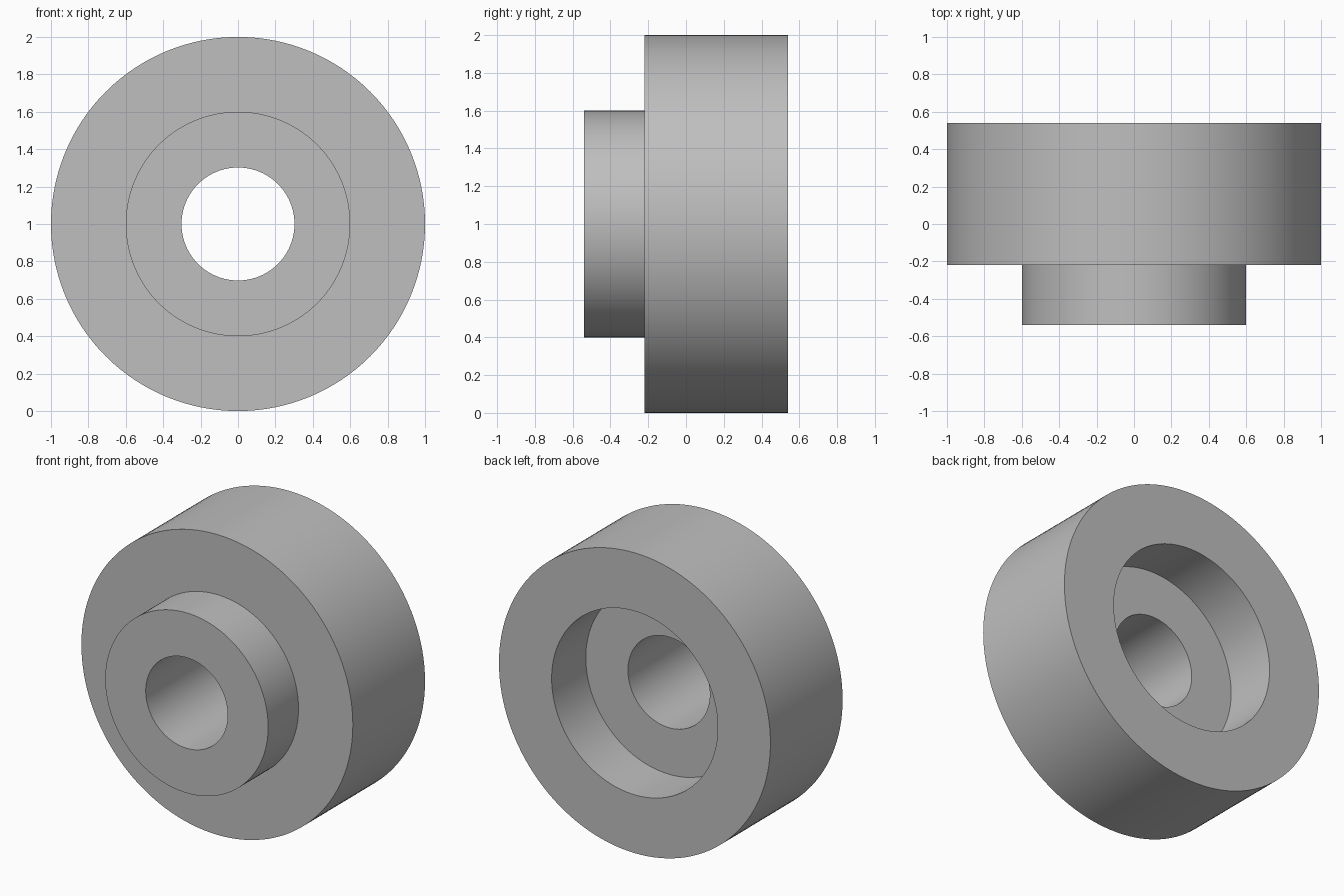
import bpy
import math
from mathutils import Matrix

cube = bpy.data.objects.get("Cube")
if cube:
    bpy.data.objects.remove(cube, do_unlink=True)

# Plain grey metal
GREY = (0.52, 0.52, 0.52, 1.0)
metal = bpy.data.materials.new("grey_metal")
metal.use_nodes = True
metal.diffuse_color = GREY
metal.node_tree.nodes["Principled BSDF"].inputs["Base Color"].default_value = GREY

# Closed half-section as (radius, y), turned around the y axis
SEGMENTS = 128
BORE, BOSS, RECESS, RIM = 0.302, 0.6, 0.612, 1.0
FRONT, STEP, FLOOR, BACK = -0.54, -0.22, 0.18, 0.54
section = [
    (BORE, FRONT), (BOSS, FRONT),      # boss face
    (BOSS, STEP), (RIM, STEP),         # shoulder
    (RIM, BACK), (RECESS, BACK),       # back rim
    (RECESS, FLOOR), (BORE, FLOOR),    # recess and its floor
]


def lathe(name, profile, centre_z):
    n = len(profile)
    verts = []
    for s in range(SEGMENTS):
        a = 2 * math.pi * s / SEGMENTS
        verts += [(r * math.cos(a), y, r * math.sin(a)) for r, y in profile]
    faces = []
    for s in range(SEGMENTS):
        here, there = s * n, (s + 1) % SEGMENTS * n
        for i in range(n):
            j = (i + 1) % n
            faces.append((here + i, here + j, there + j, there + i))
    mesh = bpy.data.meshes.new(name)
    mesh.from_pydata(verts, [], faces)
    mesh.transform(Matrix.Translation((0, 0, centre_z)))
    mesh.materials.append(metal)
    obj = bpy.data.objects.new(name, mesh)
    bpy.context.collection.objects.link(obj)
    return obj


hub = lathe("stepped_hub", section, RIM)

# Consistent outward normals, smooth walls with sharp rims
bpy.ops.object.select_all(action='DESELECT')
hub.select_set(True)
bpy.context.view_layer.objects.active = hub
bpy.ops.object.mode_set(mode='EDIT')
bpy.ops.mesh.select_all(action='SELECT')
bpy.ops.mesh.normals_make_consistent(inside=False)
bpy.ops.object.mode_set(mode='OBJECT')
bpy.ops.object.shade_smooth_by_angle(angle=math.radians(30))
